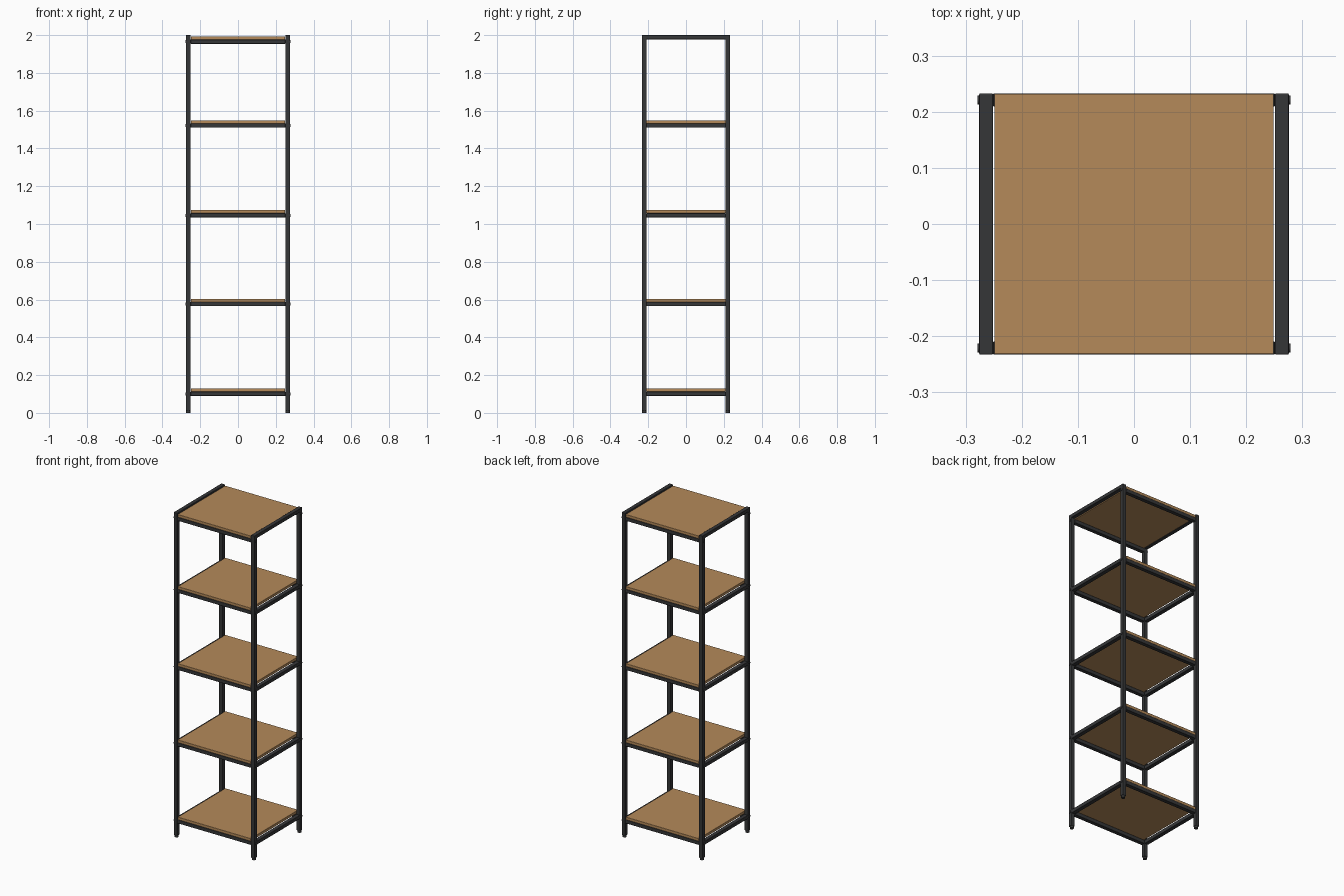
import bpy
from math import pi
from mathutils import Vector

cube = bpy.data.objects.get("Cube")
if cube:
    bpy.data.objects.remove(cube, do_unlink=True)


def make_material(name, rgb):
    mat = bpy.data.materials.new(name)
    mat.use_nodes = True
    mat.diffuse_color = (*rgb, 1)
    mat.node_tree.nodes["Principled BSDF"].inputs["Base Color"].default_value = (*rgb, 1)
    return mat


WOOD = make_material("oak wood", (0.46, 0.254, 0.102))
METAL = make_material("black metal", (0.036, 0.037, 0.039))


def finish(obj, name, mat):
    obj.name = name
    obj.data.materials.append(mat)
    bpy.ops.object.shade_smooth_by_angle()


def box(name, low, high, mat, bevel):
    """Box between two corners with rounded edges."""
    low, high = Vector(low), Vector(high)
    bpy.ops.mesh.primitive_cube_add(size=1, location=(low + high) / 2)
    obj = bpy.context.object
    obj.scale = high - low
    bpy.ops.object.transform_apply(location=False, rotation=False, scale=True)
    finish(obj, name, mat)
    mod = obj.modifiers.new("rounded edges", "BEVEL")
    mod.width, mod.segments = bevel, 2
    mod.harden_normals = True


def disc(name, centre, radius, depth, rotation, mat):
    bpy.ops.mesh.primitive_cylinder_add(
        vertices=16, radius=radius, depth=depth, location=centre, rotation=rotation)
    finish(bpy.context.object, name, mat)


X_IN, X_OUT = 0.251, 0.276     # inner and outer faces of the side frames
Y_IN, Y_OUT = 0.209, 0.233
TUBE = 0.022
HEIGHT = 2.0
RAIL_BASES = [0.09, 0.565, 1.035, 1.51, 1.954]
SIDES = {"left": 1, "right": -1}
ENDS = {"front": -1, "back": 1}


def span(sign, a, b):
    return sorted((sign * a, sign * b))


# Posts with round feet
for side, sx in SIDES.items():
    x0, x1 = span(sx, X_IN, X_OUT)
    for end, sy in ENDS.items():
        y0, y1 = span(sy, Y_IN, Y_OUT)
        box(f"{end}_{side}_post", (x0, y0, 0.012), (x1, y1, HEIGHT - 0.001), METAL, 0.003)
        disc(f"{end}_{side}_foot", ((x0 + x1) / 2, (y0 + y1) / 2, 0.008),
             0.011, 0.016, (0, 0, 0), METAL)

for i, z in enumerate(RAIL_BASES, 1):
    top_level = i == len(RAIL_BASES)

    # Front and back rails
    for end, sy in ENDS.items():
        y0, y1 = span(sy, Y_IN, Y_OUT)
        box(f"{end}_rail_{i}", (-X_IN, y0, z), (X_IN, y1, z + TUBE), METAL, 0.002)

    for side, sx in SIDES.items():
        x0, x1 = span(sx, X_IN, X_OUT)
        # Side rails, the highest one closing the frame
        if top_level:
            box(f"{side}_top_rail", (x0, -Y_OUT, HEIGHT - TUBE), (x1, Y_OUT, HEIGHT), METAL, 0.003)
        else:
            box(f"{side}_rail_{i}", (x0, -Y_IN, z), (x1, Y_IN, z + TUBE), METAL, 0.002)
        # Bolt heads on the outside of the posts
        for end, sy in ENDS.items():
            disc(f"{end}_{side}_bolt_{i}", (sx * X_OUT, sy * (Y_IN + Y_OUT) / 2, z + TUBE / 2),
                 0.008, 0.005, (0, pi / 2, 0), METAL)

    # Shelf board resting on the rails
    box(f"shelf_board_{i}", (-0.249, -0.232, z + TUBE),
        (0.249, 0.232, z + TUBE + 0.017), WOOD, 0.002)
